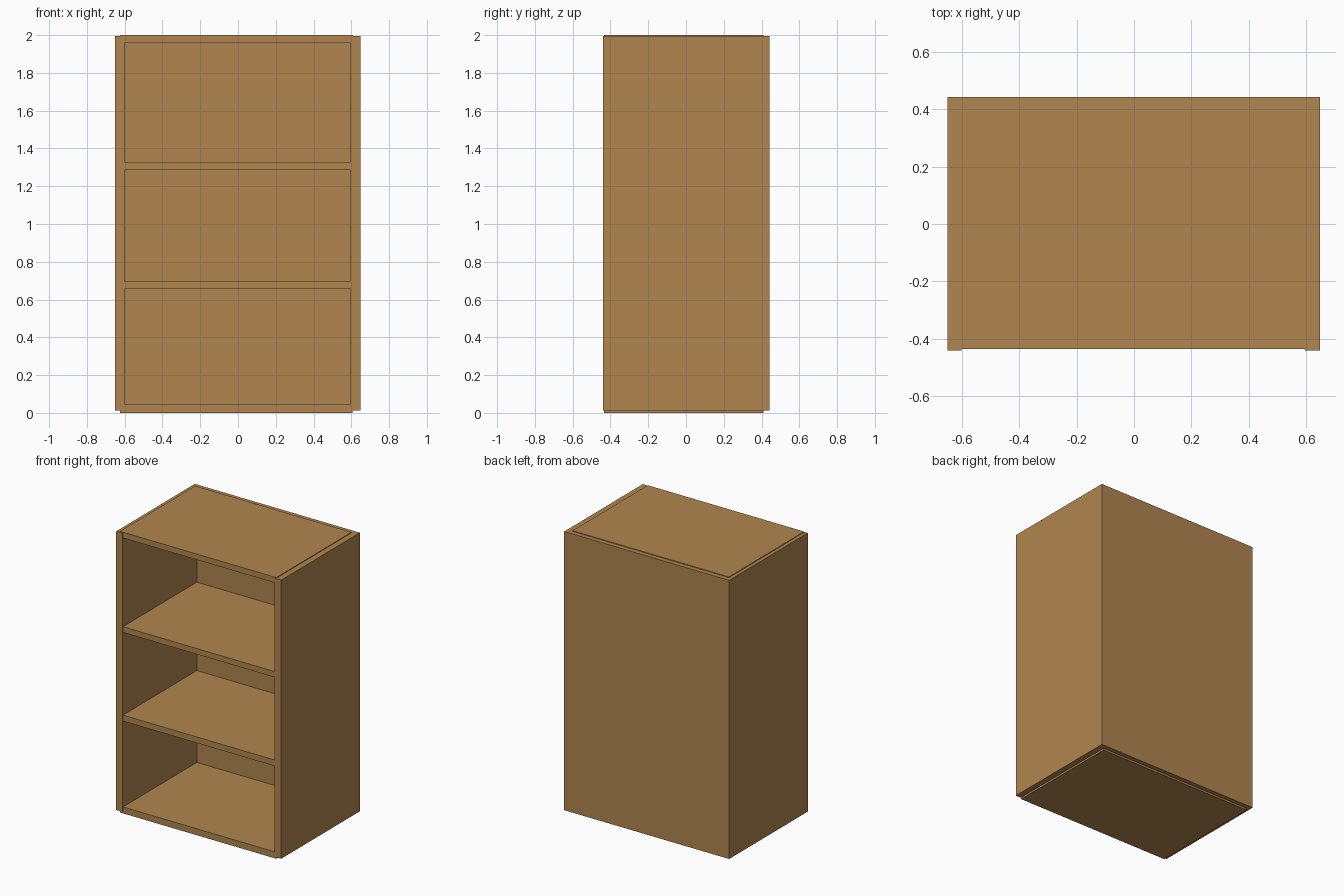
import bpy

if "Cube" in bpy.data.objects:
    bpy.data.objects.remove(bpy.data.objects["Cube"])

wood = bpy.data.materials.new("warm_wood")
wood.diffuse_color = (0.434, 0.238, 0.08, 1)
wood.use_nodes = True
wood.node_tree.nodes["Principled BSDF"].inputs["Base Color"].default_value = wood.diffuse_color


def board(name, x, y, z):
    """Rectangular board from (min, max) ranges on each axis."""
    bpy.ops.mesh.primitive_cube_add(size=1, location=[sum(r) / 2 for r in (x, y, z)])
    ob = bpy.context.object
    ob.name = name
    ob.scale = [r[1] - r[0] for r in (x, y, z)]
    bpy.ops.object.transform_apply(location=False, rotation=False, scale=True)
    ob.data.materials.append(wood)


# Side panels and back panel, slightly clear of the ground
CASE_Z = (0.013, 1.995)
board("left_side", (-0.65, -0.6), (-0.44, 0.443), CASE_Z)
board("right_side", (0.596, 0.648), (-0.44, 0.443), CASE_Z)
board("back_panel", (-0.6, 0.596), (0.394, 0.443), CASE_Z)

# Bottom, two shelves and top, let into the sides and back
levels = {"bottom_board": (0, 0.046), "lower_shelf": (0.656, 0.699),
          "upper_shelf": (1.287, 1.328), "top_board": (1.959, 2.0)}
for name, z in levels.items():
    board(name, (-0.625, 0.606), (-0.435, 0.41), z)
